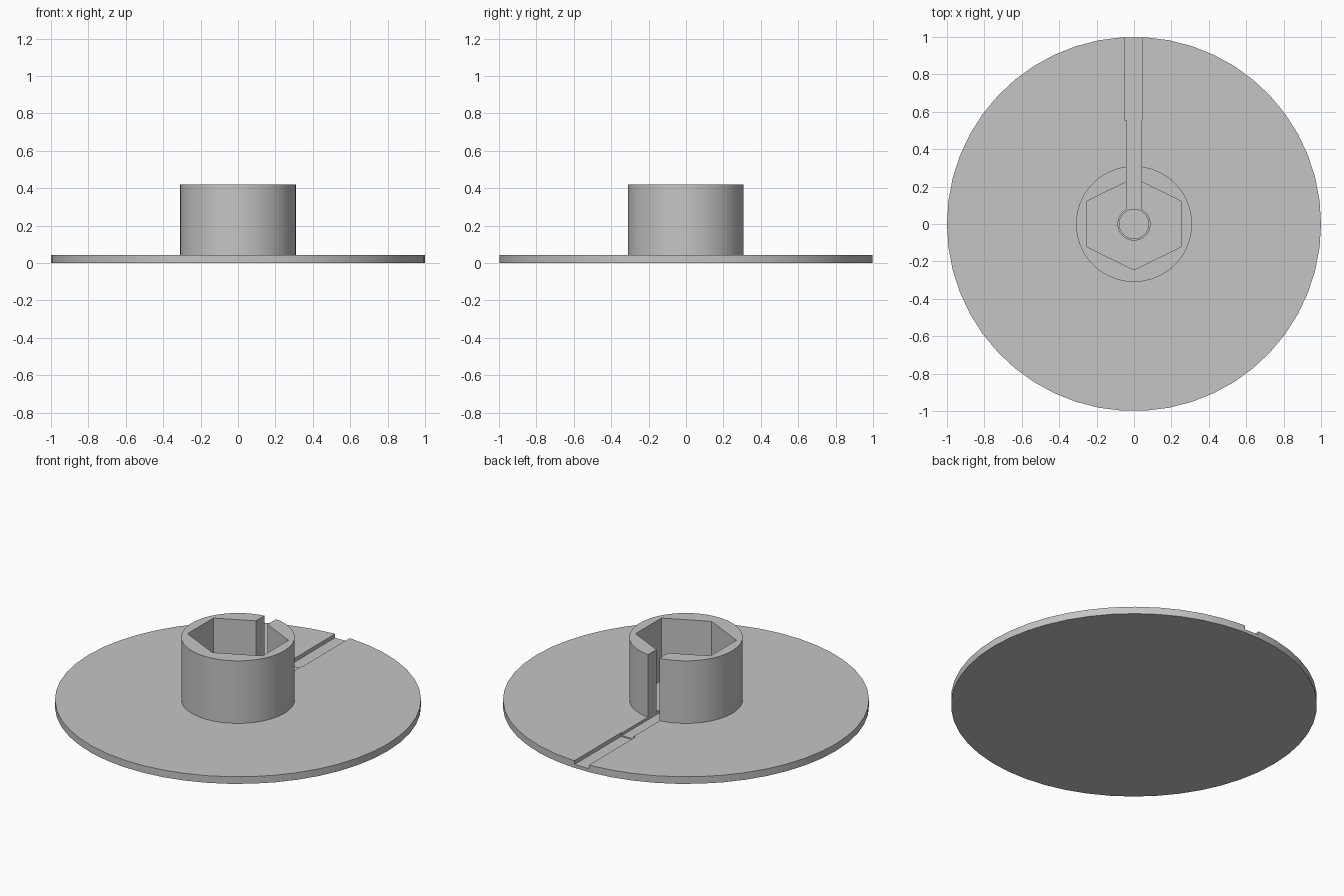
import bpy
import bmesh
import math

old = bpy.data.objects.get("Cube")
if old:
    bpy.data.objects.remove(old, do_unlink=True)

DISC_TOP = 0.043
HUB_TOP = 0.42
SIDES = 50

grey = bpy.data.materials.new("light grey")
grey.use_nodes = True
colour = (0.56, 0.56, 0.56, 1)
grey.diffuse_color = colour
grey.node_tree.nodes["Principled BSDF"].inputs["Base Color"].default_value = colour


def prism(name, outline, z0, z1):
    """Upright solid with the given outline."""
    bm = bmesh.new()
    base = bm.faces.new([bm.verts.new((x, y, z0)) for x, y in outline])
    top = bmesh.ops.extrude_face_region(bm, geom=[base])["geom"]
    verts = [v for v in top if isinstance(v, bmesh.types.BMVert)]
    bmesh.ops.translate(bm, verts=verts, vec=(0, 0, z1 - z0))
    bmesh.ops.recalc_face_normals(bm, faces=bm.faces)
    mesh = bpy.data.meshes.new(name)
    bm.to_mesh(mesh)
    bm.free()
    mesh.materials.append(grey)
    obj = bpy.data.objects.new(name, mesh)
    bpy.context.collection.objects.link(obj)
    return obj


def circle(radius, sides=SIDES):
    return [(radius * math.cos(math.tau * i / sides),
             radius * math.sin(math.tau * i / sides)) for i in range(sides)]


def box(x0, x1, y0, y1):
    return [(x0, y0), (x1, y0), (x1, y1), (x0, y1)]


def combine(body, tool, operation):
    mod = body.modifiers.new(tool.name, 'BOOLEAN')
    mod.operation = operation
    mod.solver = 'EXACT'
    mod.object = tool
    bpy.context.view_layer.objects.active = body
    bpy.ops.object.modifier_apply(modifier=mod.name)
    bpy.data.objects.remove(tool, do_unlink=True)


# Round base plate with the raised hub
body = prism("base_disc_with_hub", circle(1), 0, DISC_TOP)
combine(body, prism("hub", circle(0.31), DISC_TOP / 2, HUB_TOP), 'UNION')

# Hexagonal socket, corners pointing front and back
hexagon = [(0, 0.245), (-0.25, 0.123), (-0.25, -0.123),
           (0, -0.245), (0.25, -0.123), (0.25, 0.123)]
combine(body, prism("hex_socket", hexagon, DISC_TOP, 0.6), 'DIFFERENCE')

# Slot through the hub wall and along the plate, wider and deeper near the rim
combine(body, prism("narrow_slot", box(-0.039, 0.039, 0, 0.7), 0.027, 0.6), 'DIFFERENCE')
combine(body, prism("wide_channel", box(-0.052, 0.045, 0.555, 1.2), 0.02, 0.6), 'DIFFERENCE')

# Stepped blind hole in the centre
combine(body, prism("centre_recess", circle(0.086), 0.02, 0.6), 'DIFFERENCE')
combine(body, prism("centre_hole", circle(0.078), 0.01, 0.6), 'DIFFERENCE')

# Smooth round walls, crisp edges
bpy.ops.object.select_all(action='DESELECT')
body.select_set(True)
bpy.context.view_layer.objects.active = body
bpy.ops.object.shade_smooth_by_angle(angle=math.radians(30))
